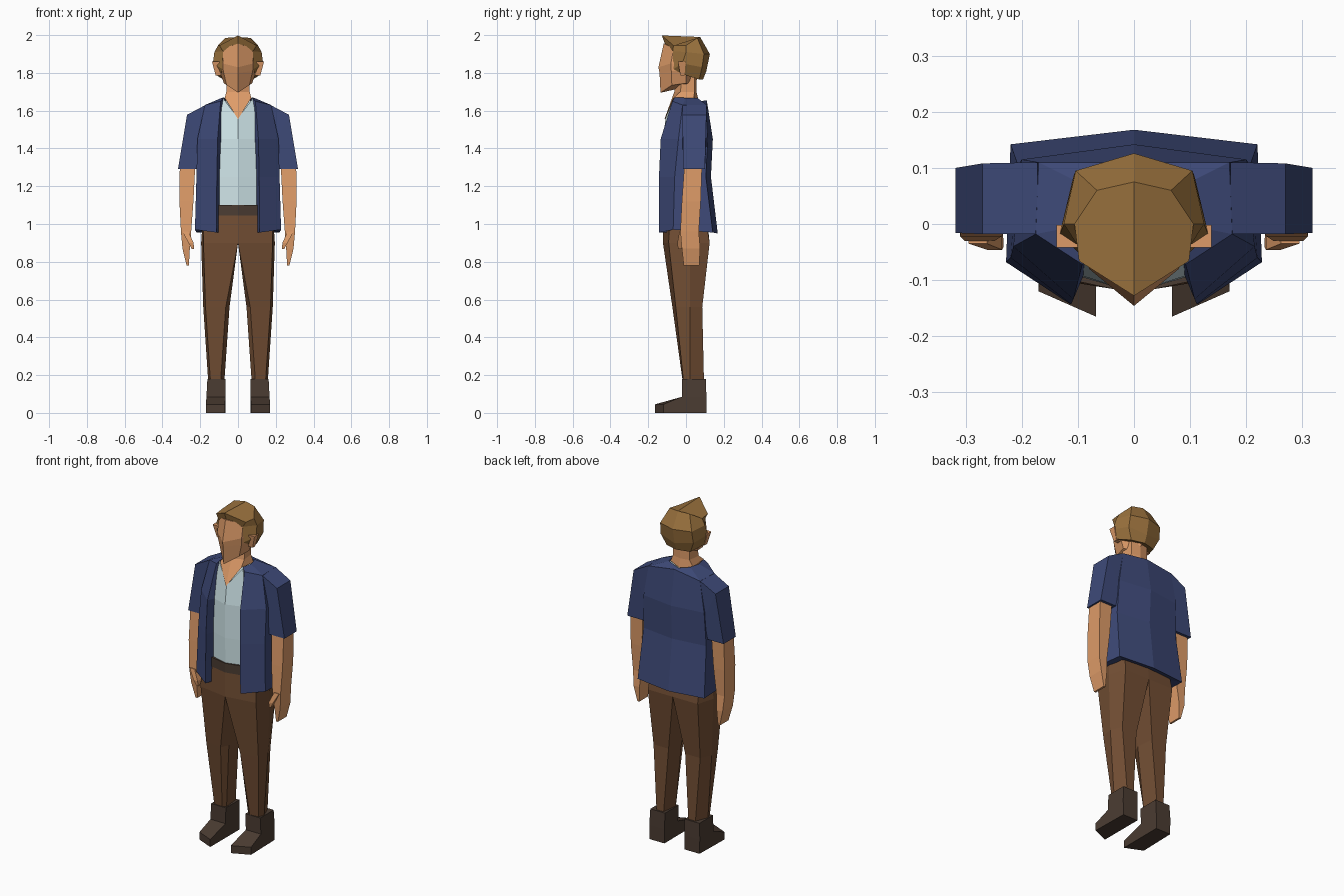
import bpy

COLOURS = {
    "skin": (0.73, 0.33, 0.14), "hair": (0.33, 0.17, 0.048), "navy": (0.048, 0.068, 0.188),
    "pale": (0.64, 0.80, 0.83), "brown": (0.17, 0.077, 0.034), "dark": (0.07, 0.045, 0.032),
}
mats = {}
for key, rgb in COLOURS.items():
    mats[key] = bpy.data.materials.new(key + "_colour")
    mats[key].diffuse_color = (*rgb, 1)


def loft(name, rings, colour, closed=False, caps=True):
    """Skin rings (bottom to top, counter-clockwise from above) and mirror across x = 0."""
    n = len(rings[0])
    verts = [p for ring in rings for p in ring]
    faces = []
    for r in range(len(rings) - 1):
        for c in range(n if closed else n - 1):
            a, b = r * n + c, r * n + (c + 1) % n
            faces.append((a, b, b + n, a + n))
    if caps:
        faces.append(tuple(reversed(range(n))))
        faces.append(tuple(range(len(verts) - n, len(verts))))
    mesh = bpy.data.meshes.new(name)
    mesh.from_pydata(verts, [], faces)
    mesh.materials.append(mats[colour])
    obj = bpy.data.objects.new(name, mesh)
    bpy.context.collection.objects.link(obj)
    mod = obj.modifiers.new("mirror", "MIRROR")
    mod.use_clip = True
    mod.merge_threshold = 0.0005
    return obj


def flat(z, *pts):
    return [(x, y, z) for x, y in pts]


def box_ring(z, x0, x1, y0, y1):
    return flat(z, (x0, y0), (x1, y0), (x1, y1), (x0, y1))


# Boots with angled toes
sole = ((.068, -.165), (.17, -.12), (.165, .108), (.067, .108))
loft("boots", [flat(0, *sole), flat(.045, *sole),
               box_ring(.085, .067, .167, -.022, .108),
               box_ring(.18, .065, .162, -.022, .105)], "dark", closed=True)


# Trouser legs, joined at the middle from the crotch up
def leg_ring(z, xi, xo, yf, yb):
    return flat(z, (xi, yf * .3), (xi + .02 if xi else 0, yf), (xo - .012, yf * .75),
                (xo, .02), (xo - .03, yb), (xi + .01 if xi else 0, yb))


loft("trouser_legs", [leg_ring(.17, .072, .158, -.018, .095),
                      leg_ring(.56, .045, .184, -.072, .086),
                      leg_ring(.90, .0, .195, -.122, .125)],
     "brown", closed=True)
loft("trouser_hips", [
    flat(.90, (0, -.122), (.183, -.092), (.195, .02), (.165, .125), (0, .125)),
    flat(1.05, (0, -.122), (.18, -.085), (.185, .02), (.15, .10), (0, .11))], "brown")

# Belt and pale undershirt
belt = ((0, -.124), (.12, -.098), (.17, .02), (.14, .08), (0, .10))
loft("belt", [flat(1.045, *belt), flat(1.10, *belt)], "dark")
loft("undershirt", [
    flat(1.09, (0, -.118), (.115, -.085), (.13, .06), (0, .08)),
    flat(1.25, (0, -.122), (.115, -.088), (.14, .06), (0, .08)),
    flat(1.45, (0, -.122), (.115, -.085), (.14, .07), (0, .09)),
    [(0, -.108, 1.56), (.078, -.065, 1.665), (.08, .05, 1.655), (0, .07, 1.65)]], "pale")

# Open jacket: columns run from the inner front edge round to the middle of the back
loft("jacket", [
    flat(.97, (.097, -.07), (.108, -.10), (.17, -.05), (.17, .10), (0, .12)),
    [(.095, -.07, .955), (.115, -.142, .955), (.228, -.068, .97), (.22, .142, .955), (0, .168, .95)],
    flat(1.25, (.09, -.07), (.112, -.143), (.22, -.06), (.207, .105), (0, .132)),
    flat(1.45, (.083, -.075), (.108, -.134), (.215, -.04), (.20, .115), (0, .142)),
    [(.07, -.05, 1.655), (.092, -.072, 1.65), (.175, -.018, 1.63), (.17, .11, 1.63), (0, .11, 1.655)],
    [(.065, -.04, 1.66), (.075, -.06, 1.67), (.085, 0, 1.668), (.07, .06, 1.668), (0, .075, 1.65)],
], "navy", caps=False)


# Short sleeves
def sleeve_ring(xi, zi, xo, zo, yf, yb):
    return [(xi, yf, zi), (xo, yf, zo), (xo, yb, zo), (xi, yb, zi)]


loft("sleeves", [sleeve_ring(.212, 1.29, .318, 1.29, -.016, .10),
                 sleeve_ring(.195, 1.42, .27, 1.578, -.018, .108),
                 sleeve_ring(.16, 1.45, .172, 1.63, -.018, .11)], "navy", closed=True)

# Forearms and hands
loft("arms", [box_ring(.78, .26, .272, -.012, .07),
              box_ring(.87, .255, .294, -.022, .075),
              box_ring(.96, .248, .302, -.03, .068),
              box_ring(1.12, .236, .31, -.022, .078),
              box_ring(1.32, .226, .308, -.008, .085)], "skin", closed=True)
loft("thumbs", [box_ring(.868, .233, .245, -.042, -.025),
                box_ring(.90, .235, .262, -.046, -.012),
                box_ring(.96, .262, .295, -.035, .005)], "skin", closed=True)

# Neck with the open collar triangle
loft("neck", [
    [(0, -.114, 1.555), (.07, -.068, 1.667), (.075, .04, 1.66), (0, .068, 1.65)],
    flat(1.70, (0, -.062), (.062, -.03), (.055, .045), (0, .055)),
    flat(1.78, (0, -.05), (.06, -.02), (.055, .045), (0, .055))], "skin")

# Head with a ridge down the face
loft("head", [
    [(0, -.135, 1.695), (.06, -.075, 1.735), (.075, 0, 1.745), (0, .04, 1.735)],
    [(0, -.14, 1.80), (.078, -.078, 1.81), (.098, 0, 1.81), (0, .08, 1.80)],
    [(0, -.146, 1.83), (.08, -.08, 1.85), (.10, 0, 1.85), (0, .09, 1.85)],
    [(0, -.118, 1.955), (.08, -.065, 1.93), (.085, 0, 1.93), (0, .08, 1.93)]], "skin")
loft("ears", [box_ring(.0 + 1.785, .09, .118, -.03, -.008),
              box_ring(1.86, .09, .138, -.042, -.002)], "skin", closed=True)

# Hair: side locks, rounded back and a swept, peaked fringe
loft("hair", [
    [(0, -.01, 1.80), (.088, -.04, 1.805), (.118, -.008, 1.79), (.078, .07, 1.765), (0, .09, 1.765)],
    [(0, -.01, 1.84), (.082, -.066, 1.82), (.133, -.02, 1.85), (.108, .085, 1.83), (0, .108, 1.81)],
    [(0, -.108, 1.945), (.08, -.07, 1.915), (.125, .0, 1.91), (.104, .095, 1.90), (0, .126, 1.90)],
    [(0, -.128, 1.998), (.098, -.066, 1.945), (.106, .0, 1.945), (.066, .06, 1.985), (0, .075, 1.99)],
], "hair")
